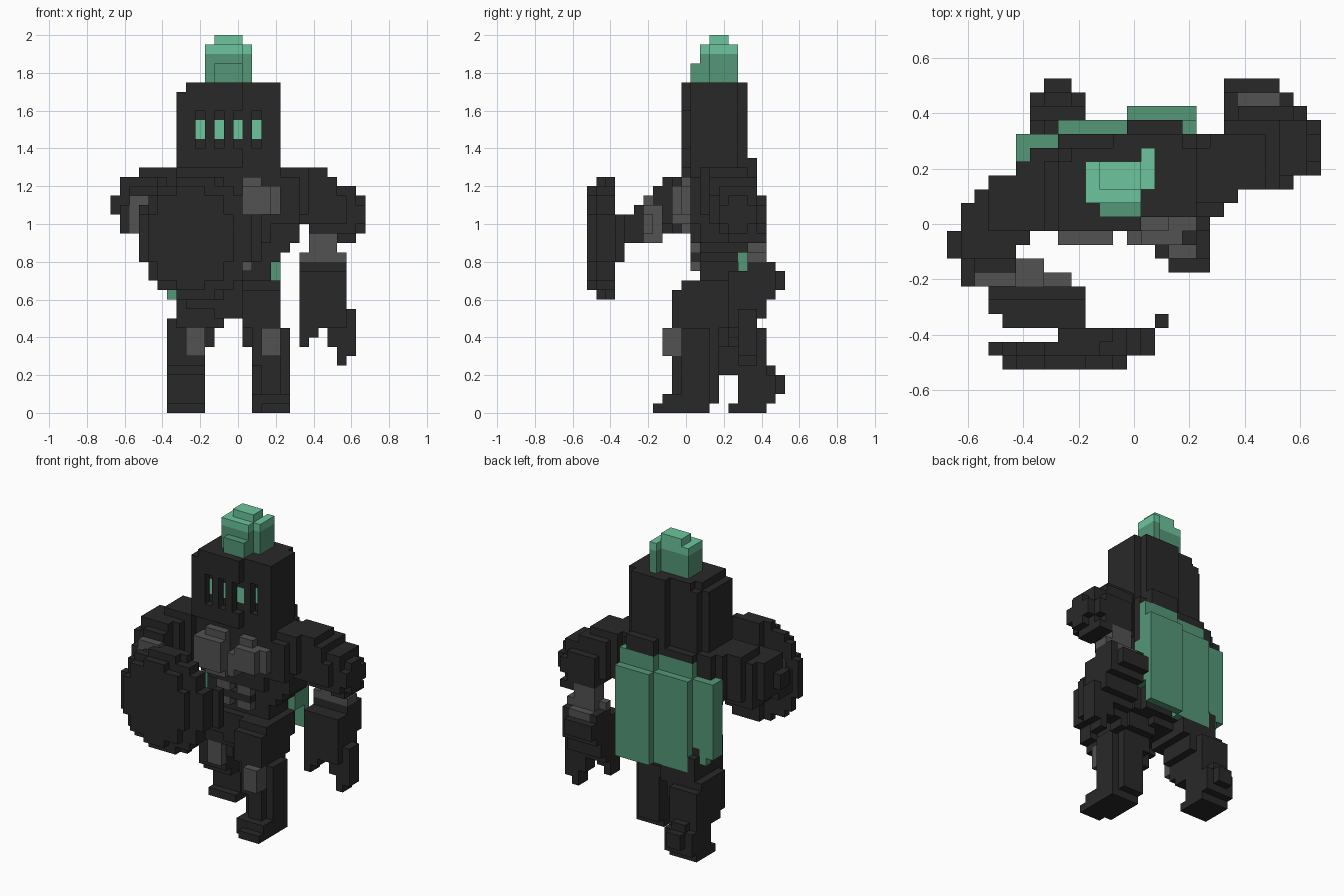
import bpy
import bmesh
from mathutils import Vector

cube = bpy.data.objects.get("Cube")
if cube:
    bpy.data.objects.remove(cube, do_unlink=True)

S = 0.05                                   # block size
ORIGIN = Vector((-0.675, -0.525, 0.0))     # corner of the block grid


def material(name, rgb):
    m = bpy.data.materials.new(name)
    m.use_nodes = True
    m.diffuse_color = (*rgb, 1)
    m.node_tree.nodes["Principled BSDF"].inputs["Base Color"].default_value = (*rgb, 1)
    return m


MATS = [material("dark armour", (0.022, 0.022, 0.022)),
        material("grey plate", (0.084, 0.084, 0.084)),
        material("deep green cloth", (0.088, 0.310, 0.187)),
        material("bright green", (0.150, 0.560, 0.340))]
DARK, GREY, GREEN, BRIGHT, CUT = 0, 1, 2, 3, None
BOX, ROUND = 40, 2.0                       # superellipse powers

# unit cube side corners for each direction, wound outwards
SIDES = {(1, 0, 0): [(1, 0, 0), (1, 1, 0), (1, 1, 1), (1, 0, 1)],
         (-1, 0, 0): [(0, 0, 0), (0, 0, 1), (0, 1, 1), (0, 1, 0)],
         (0, 1, 0): [(0, 1, 0), (0, 1, 1), (1, 1, 1), (1, 1, 0)],
         (0, -1, 0): [(0, 0, 0), (1, 0, 0), (1, 0, 1), (0, 0, 1)],
         (0, 0, 1): [(0, 0, 1), (1, 0, 1), (1, 1, 1), (0, 1, 1)],
         (0, 0, -1): [(0, 0, 0), (0, 1, 0), (1, 1, 0), (1, 0, 0)]}


def part(name, *shapes):
    """Blocks from shapes (x0, x1, y0, y1, z0, z1, colour=DARK, power=BOX)."""
    cells = {}
    for s in shapes:
        col = s[6] if len(s) > 6 else DARK
        power = s[7] if len(s) > 7 else BOX
        lo = [round((s[2 * a] - ORIGIN[a]) / S) for a in range(3)]
        hi = [round((s[2 * a + 1] - ORIGIN[a]) / S) for a in range(3)]
        for i in range(lo[0], hi[0]):
            for j in range(lo[1], hi[1]):
                for k in range(lo[2], hi[2]):
                    c = (i, j, k)
                    d = sum(abs((2 * c[a] + 1 - lo[a] - hi[a]) / (hi[a] - lo[a])) ** power
                            for a in range(3))
                    if power == BOX or d <= 1.01:
                        if col is CUT:
                            cells.pop(c, None)
                        else:
                            cells[c] = col
    bm = bmesh.new()
    for c, col in cells.items():
        for n, quad in SIDES.items():
            if (c[0] + n[0], c[1] + n[1], c[2] + n[2]) not in cells:
                f = bm.faces.new([bm.verts.new(ORIGIN + S * (Vector(c) + Vector(q)))
                                  for q in quad])
                f.material_index = col
    bmesh.ops.remove_doubles(bm, verts=bm.verts, dist=0.001)
    me = bpy.data.meshes.new(name)
    bm.to_mesh(me)
    bm.free()
    for m in MATS:
        me.materials.append(m)
    ob = bpy.data.objects.new(name, me)
    bpy.context.scene.collection.objects.link(ob)
    return ob


# Helmet turned slightly to the right, with four recessed glowing slots
slots = []
for x, y in ((-0.225, -0.025), (-0.125, -0.025), (-0.025, -0.025), (0.075, 0.025)):
    slots += [(x, x + S, y, y + S, 1.4, 1.6, CUT),
              (x, x + S, y + S, y + 2 * S, 1.45, 1.55, BRIGHT)]
part("helmet",
     (-0.325, 0.025, -0.025, 0.225, 1.3, 1.7),
     (-0.275, 0.225, 0.025, 0.275, 1.3, 1.7),
     (-0.075, 0.175, 0.275, 0.325, 1.3, 1.75),
     (-0.275, 0.025, -0.025, 0.225, 1.7, 1.75),
     (-0.225, 0.225, 0.025, 0.275, 1.7, 1.75),
     *slots)

# Plume: deep green below, bright green tips
part("plume",
     (-0.125, 0.025, 0.025, 0.075, 1.75, 1.85, GREEN),
     (-0.175, 0.025, 0.075, 0.225, 1.75, 1.9, GREEN),
     (0.025, 0.075, 0.125, 0.275, 1.75, 1.9, GREEN),
     (-0.175, 0.025, 0.075, 0.225, 1.9, 1.95, BRIGHT),
     (0.025, 0.075, 0.125, 0.275, 1.9, 1.95, BRIGHT),
     (-0.125, 0.025, 0.125, 0.225, 1.95, 2.0, BRIGHT))

# Torso, collar and hips
part("torso",
     (-0.375, 0.025, 0.025, 0.275, 1.0, 1.3),
     (0.025, 0.225, 0.025, 0.325, 1.0, 1.3),
     (-0.275, 0.025, 0.275, 0.325, 1.25, 1.3),
     (-0.025, 0.175, 0.325, 0.375, 1.25, 1.35),
     (-0.325, 0.225, 0.075, 0.275, 0.9, 1.0),
     (-0.275, 0.175, 0.075, 0.275, 0.65, 0.9),
     (-0.225, 0.175, 0.025, 0.075, 0.9, 1.0),
     (-0.175, 0.075, 0.025, 0.075, 0.8, 0.85),
     (0.175, 0.325, 0.075, 0.275, 0.9, 1.0),
     (0.175, 0.275, 0.075, 0.325, 0.85, 0.9),
     (0.175, 0.225, 0.075, 0.275, 0.8, 0.85))
part("hips",
     (-0.275, 0.225, 0.025, 0.275, 0.55, 0.7),
     (-0.325, 0.175, 0.075, 0.325, 0.55, 0.7),
     (-0.125, 0.075, 0.025, 0.275, 0.5, 0.55))

# Chest plates and stomach plates
part("chest_plates",
     (-0.275, -0.075, -0.075, 0.025, 1.0, 1.2, GREY),
     (-0.225, -0.075, -0.025, 0.025, 0.95, 1.25, GREY),
     (0.025, 0.125, -0.025, 0.025, 1.2, 1.25, GREY),
     (0.025, 0.225, -0.025, 0.025, 1.05, 1.2, GREY),
     (0.025, 0.175, -0.075, -0.025, 1.05, 1.2, GREY),
     (-0.025, 0.025, -0.075, 0.025, 1.0, 1.15, GREY))
part("stomach_plates",
     *[(x, x + 0.1, 0.025, 0.075, z, z + S, GREY)
       for x in (-0.175, -0.025) for z in (0.75, 0.85)])

# Cape: three stepped panels, a flank and a narrower top edge
part("cape",
     (-0.025, 0.225, 0.375, 0.425, 0.55, 1.15, GREEN),
     (-0.275, -0.025, 0.325, 0.375, 0.55, 1.15, GREEN),
     (-0.375, -0.275, 0.275, 0.325, 0.6, 1.15, GREEN),
     (-0.425, -0.375, 0.225, 0.325, 0.65, 1.15, GREEN),
     (0.175, 0.225, 0.275, 0.375, 0.7, 1.15, GREEN),
     (-0.025, 0.225, 0.325, 0.375, 1.1, 1.25, GREEN),
     (-0.275, -0.025, 0.275, 0.325, 1.1, 1.25, GREEN),
     (-0.375, -0.275, 0.225, 0.275, 1.1, 1.2, GREEN))

# Left leg, stepping forward
part("left_leg",
     (0.025, 0.225, -0.025, 0.225, 0.45, 0.7),
     (0.025, 0.225, -0.075, 0.175, 0.45, 0.65),
     (0.075, 0.275, -0.025, 0.125, 0.1, 0.45),
     (0.075, 0.225, 0.125, 0.175, 0.05, 0.45),
     (0.075, 0.225, -0.075, -0.025, 0.25, 0.45),
     (0.025, 0.075, -0.025, 0.175, 0.35, 0.5),
     (0.125, 0.225, -0.075, -0.025, 0.1, 0.25),
     (0.075, 0.275, -0.125, 0.125, 0.0, 0.1),
     (0.125, 0.275, -0.175, -0.125, 0.0, 0.05),
     (0.125, 0.225, -0.125, -0.025, 0.3, 0.45, GREY))

# Right leg, trailing behind
part("right_leg",
     (-0.325, -0.075, 0.075, 0.375, 0.45, 0.65),
     (-0.375, -0.125, 0.125, 0.375, 0.35, 0.5),
     (-0.375, -0.175, 0.125, 0.375, 0.25, 0.35),
     (-0.375, -0.175, 0.175, 0.425, 0.2, 0.45),
     (-0.375, -0.175, 0.275, 0.425, 0.05, 0.2),
     (-0.325, -0.225, 0.425, 0.525, 0.1, 0.2),
     (-0.375, -0.175, 0.425, 0.475, 0.05, 0.2),
     (-0.325, -0.225, 0.425, 0.475, 0.2, 0.25),
     (-0.375, -0.175, 0.225, 0.425, 0.0, 0.05),
     (-0.275, -0.175, 0.075, 0.125, 0.3, 0.45, GREY))

# Left arm hanging out to the side
part("left_upper_arm",
     (0.225, 0.325, 0.025, 0.275, 1.0, 1.25),
     (0.225, 0.375, 0.075, 0.275, 1.05, 1.3),
     (0.275, 0.475, 0.125, 0.325, 1.0, 1.3),
     (0.325, 0.525, 0.125, 0.375, 1.0, 1.25),
     (0.375, 0.625, 0.175, 0.375, 0.95, 1.2),
     (0.375, 0.575, 0.375, 0.425, 0.95, 1.15),
     (0.375, 0.575, 0.125, 0.175, 1.0, 1.15),
     (0.575, 0.625, 0.375, 0.425, 1.0, 1.1),
     (0.625, 0.675, 0.175, 0.375, 1.0, 1.1),
     (0.625, 0.675, 0.225, 0.325, 0.95, 1.15),
     (0.525, 0.625, 0.225, 0.425, 0.9, 0.95))
part("left_elbow",
     (0.375, 0.525, 0.325, 0.425, 0.85, 0.95, GREY),
     (0.325, 0.575, 0.325, 0.375, 0.8, 0.85, GREY),
     (0.375, 0.575, 0.375, 0.425, 0.8, 0.85, GREY))
part("left_forearm",
     (0.325, 0.575, 0.325, 0.475, 0.6, 0.8),
     (0.375, 0.525, 0.425, 0.475, 0.75, 0.8, GREY),
     (0.325, 0.525, 0.475, 0.525, 0.65, 0.75),
     (0.325, 0.575, 0.225, 0.425, 0.5, 0.75),
     (0.325, 0.575, 0.225, 0.375, 0.45, 0.55),
     (0.325, 0.375, 0.225, 0.325, 0.35, 0.45),
     (0.375, 0.425, 0.225, 0.325, 0.4, 0.45),
     (0.475, 0.625, 0.275, 0.375, 0.35, 0.55),
     (0.525, 0.625, 0.275, 0.375, 0.3, 0.4),
     (0.525, 0.575, 0.275, 0.375, 0.25, 0.3))

# Right arm reaching forward to the shield
part("right_upper_arm",
     (-0.425, -0.275, 0.025, 0.225, 1.0, 1.3),
     (-0.525, -0.325, -0.025, 0.175, 1.0, 1.3),
     (-0.575, -0.375, -0.075, 0.125, 0.95, 1.25),
     (-0.625, -0.425, -0.125, 0.075, 1.0, 1.25),
     (-0.675, -0.625, -0.125, -0.025, 1.05, 1.15),
     (-0.575, -0.425, -0.175, -0.125, 1.0, 1.2),
     (-0.625, -0.575, -0.225, -0.075, 0.95, 1.1))
part("right_elbow",
     (-0.575, -0.425, -0.225, -0.175, 0.95, 1.15, GREY),
     (-0.425, -0.325, -0.225, -0.125, 0.9, 1.1, GREY),
     (-0.325, -0.225, -0.225, -0.175, 0.95, 1.05, GREY))
part("right_forearm",
     (-0.525, -0.175, -0.275, -0.225, 0.9, 1.1),
     (-0.525, -0.175, -0.325, -0.275, 0.9, 1.05),
     (-0.475, -0.175, -0.375, -0.325, 0.85, 1.05),
     (-0.275, -0.125, -0.425, -0.375, 0.85, 1.05))

# Round shield, turned slightly so its layers shift sideways
part("shield",
     (-0.475, -0.025, -0.525, -0.475, 0.65, 1.2, DARK, ROUND),
     (-0.525, 0.075, -0.475, -0.425, 0.6, 1.25, DARK, ROUND),
     (-0.475, 0.075, -0.425, -0.375, 0.6, 1.25, DARK, ROUND),
     (-0.475, -0.275, -0.425, -0.375, 0.6, 1.25, CUT),
     (-0.275, -0.025, -0.425, -0.375, 0.75, 1.1, CUT, ROUND),
     (0.075, 0.125, -0.375, -0.325, 0.8, 1.05),
     (0.025, 0.075, -0.425, -0.375, 0.8, 1.05))
